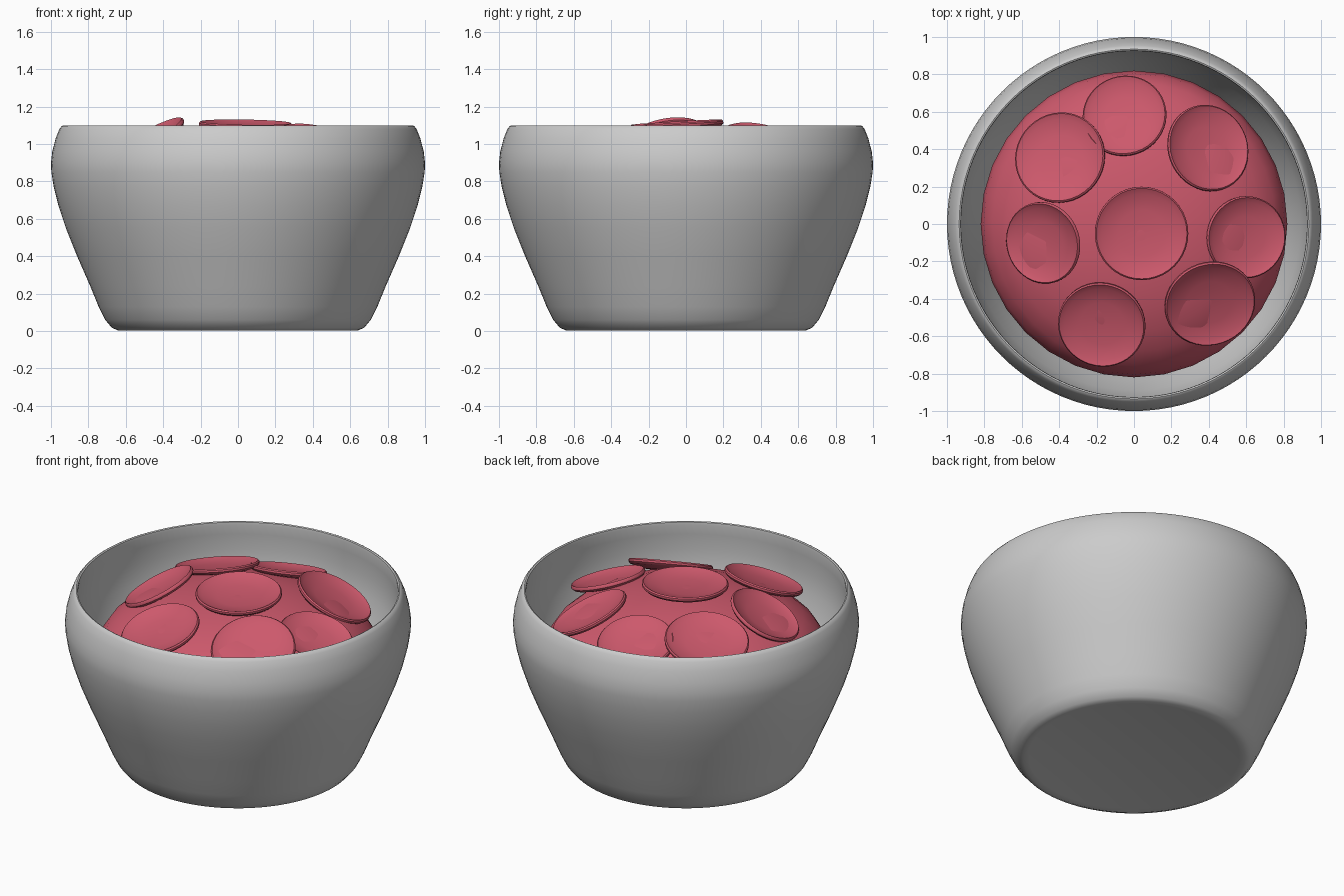
import bpy, bmesh, math
from mathutils import Vector, Matrix

if "Cube" in bpy.data.objects:
    bpy.data.objects.remove(bpy.data.objects["Cube"])


def material(name, rgb):
    m = bpy.data.materials.new(name)
    m.diffuse_color = (*rgb, 1)
    m.use_nodes = True
    m.node_tree.nodes["Principled BSDF"].inputs["Base Color"].default_value = m.diffuse_color
    return m


grey = material("bowl grey", (0.60, 0.60, 0.60))
red = material("berry red", (0.61, 0.10, 0.15))


def lathe(name, profile, sides, mat, angle=40):
    """Spin a profile of (radius, height) points around z; radius 0 makes a pole."""
    bm = bmesh.new()
    rings = []
    for r, z in profile:
        if r == 0:
            rings.append([bm.verts.new((0, 0, z))] * sides)
        else:
            rings.append([bm.verts.new((r * math.cos(2 * math.pi * i / sides),
                                        r * math.sin(2 * math.pi * i / sides), z))
                          for i in range(sides)])
    for a, b in zip(rings, rings[1:]):
        for i in range(sides):
            j = (i + 1) % sides
            bm.faces.new(list(dict.fromkeys((a[i], a[j], b[j], b[i]))))
    bmesh.ops.recalc_face_normals(bm, faces=bm.faces)
    me = bpy.data.meshes.new(name)
    bm.to_mesh(me)
    bm.free()
    me.materials.append(mat)
    ob = bpy.data.objects.new(name, me)
    bpy.context.collection.objects.link(ob)
    bpy.ops.object.select_all(action='DESELECT')
    ob.select_set(True)
    bpy.context.view_layer.objects.active = ob
    bpy.ops.object.shade_smooth_by_angle(angle=math.radians(angle))
    return ob


# Bowl: outside from base to lip, then the inside back down
lathe("bowl", [
    (0, 0.01), (0.61, 0.01), (0.64, 0.003), (0.675, 0.018), (0.71, 0.06), (0.745, 0.13),
    (0.79, 0.24), (0.86, 0.40), (0.92, 0.55), (0.96, 0.67), (0.985, 0.77), (0.998, 0.85),
    (1.0, 0.90), (0.993, 0.96), (0.975, 1.03), (0.955, 1.08), (0.943, 1.096), (0.935, 1.10),
    (0.927, 1.096), (0.925, 1.08), (0.93, 1.02), (0.935, 0.92), (0.925, 0.80), (0.89, 0.67),
    (0.84, 0.54), (0.77, 0.38), (0.70, 0.22), (0.62, 0.12), (0, 0.10)], 96, grey)

# Filling: a flattened mound inside the bowl
A, C, ZC = 0.82, 0.385, 0.70
N = 16
lathe("filling_mound", [
    (0 if k in (0, N) else A * math.sin(math.pi * k / N), ZC + C * math.cos(math.pi * k / N))
    for k in range(N + 1)], 32, red)

# Slices: shallow dished discs lying on the mound
# x, y, radius, direction of the raised edge (degrees), amount of tilt
slices = [
    (0.04, -0.05, 0.25, 80, 0.03), (-0.05, 0.57, 0.225, 60, 0.12),
    (-0.39, 0.35, 0.245, 135, 0.08), (0.39, 0.40, 0.235, 150, 0.16),
    (0.59, -0.07, 0.22, 0, 0.14), (0.40, -0.42, 0.245, 45, 0.16),
    (-0.17, -0.53, 0.235, 270, 0.08), (-0.48, -0.10, 0.22, 30, 0.20)]
for n, (x, y, r, deg, tilt) in enumerate(slices):
    ob = lathe(f"fruit_slice_{n + 1}", [
        (0, -0.028), (r * 0.5, -0.022), (r * 0.85, -0.008), (r * 0.97, 0.008), (r, 0.0),
        (r, -0.012), (r * 0.95, -0.025), (r * 0.6, -0.045), (0, -0.052)], 40, red)
    z = ZC + C * math.sqrt(1 - (x * x + y * y) / A ** 2)
    normal = Vector((x / A ** 2, y / A ** 2, (z - ZC) / C ** 2)).normalized()
    d = math.radians(deg)
    up = (normal - tilt * Vector((math.cos(d), math.sin(d), 0))).normalized()
    rot = Vector((0, 0, 1)).rotation_difference(up).to_matrix().to_4x4()
    ob.matrix_world = Matrix.Translation(Vector((x, y, z)) + normal * 0.025) @ rot
